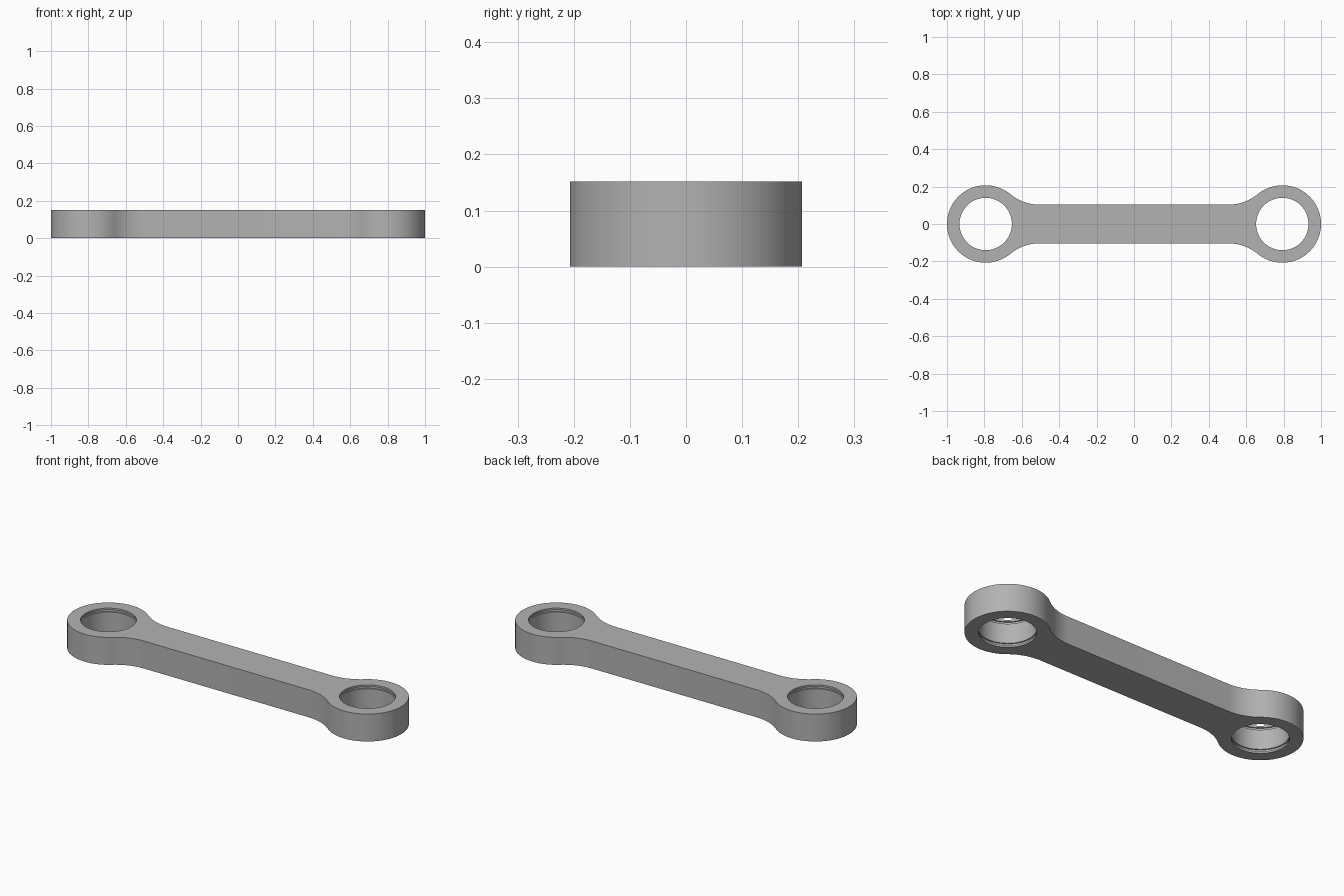
import bpy, bmesh, math

cube = bpy.data.objects.get("Cube")
if cube:
    bpy.data.objects.remove(cube)

HEIGHT = 0.152
EYE_X, EYE_R, BORE_R = 0.793, 0.207, 0.14
BAR_HALF, FILLET_R = 0.103, 0.25
GROOVE_R, LIP, GROOVE_W = 0.147, 0.01, 0.012

steel = bpy.data.materials.new("plain_grey")
steel.use_nodes = True
grey = (0.45, 0.45, 0.45, 1)
steel.diffuse_color = grey
steel.node_tree.nodes["Principled BSDF"].inputs["Base Color"].default_value = grey


def arc(cx, cy, r, a0, a1, n):
    return [(cx + r * math.cos(a0 + (a1 - a0) * i / n),
             cy + r * math.sin(a0 + (a1 - a0) * i / n)) for i in range(n + 1)]


def make_object(name, bm):
    bmesh.ops.recalc_face_normals(bm, faces=bm.faces)
    mesh = bpy.data.meshes.new(name)
    bm.to_mesh(mesh)
    bm.free()
    mesh.materials.append(steel)
    obj = bpy.data.objects.new(name, mesh)
    bpy.context.collection.objects.link(obj)
    return obj


# Link body: round eyes blended into the bar by tangent fillets
rise = BAR_HALF + FILLET_R
fillet_x = EYE_X - math.sqrt((EYE_R + FILLET_R) ** 2 - rise ** 2)
join = math.atan2(rise, fillet_x - EYE_X)
quarter = arc(EYE_X, 0, EYE_R, 0, join, 36)
quarter += arc(fillet_x, rise, FILLET_R, join - math.pi, -math.pi / 2, 14)[1:]
upper = quarter + [(-x, y) for x, y in reversed(quarter)]
outline = upper + [(x, -y) for x, y in reversed(upper[1:-1])]

bm = bmesh.new()
base = bm.faces.new([bm.verts.new((x, y, 0)) for x, y in outline])
top = bmesh.ops.extrude_face_region(bm, geom=[base])["geom"]
bmesh.ops.translate(bm, vec=(0, 0, HEIGHT),
                    verts=[v for v in top if isinstance(v, bmesh.types.BMVert)])
link = make_object("link_body", bm)


# Bores with a retaining ring groove near each end
def bore_cutter(name, x):
    low, high = LIP + GROOVE_W, HEIGHT - LIP - GROOVE_W
    profile = [(BORE_R, -0.05), (BORE_R, LIP), (GROOVE_R, LIP), (GROOVE_R, low),
               (BORE_R, low), (BORE_R, high), (GROOVE_R, high),
               (GROOVE_R, HEIGHT - LIP), (BORE_R, HEIGHT - LIP), (BORE_R, HEIGHT + 0.05)]
    bm = bmesh.new()
    rings = [[bm.verts.new((px, py, z)) for px, py in arc(x, 0, r, 0, math.tau, 72)[:-1]]
             for r, z in profile]
    for a, b in zip(rings, rings[1:]):
        for i in range(len(a)):
            j = (i + 1) % len(a)
            bm.faces.new((a[i], a[j], b[j], b[i]))
    bm.faces.new(rings[0])
    bm.faces.new(rings[-1])
    cutter = make_object(name, bm)
    cutter.hide_render = True
    return cutter


bpy.context.view_layer.objects.active = link
cutters = [bore_cutter("right_bore_cutter", -EYE_X), bore_cutter("left_bore_cutter", EYE_X)]
for cutter in cutters:
    mod = link.modifiers.new("bore", "BOOLEAN")
    mod.object = cutter
    mod.solver = "EXACT"
    bpy.ops.object.modifier_apply(modifier=mod.name)
    bpy.data.objects.remove(cutter)

bpy.ops.object.select_all(action="DESELECT")
link.select_set(True)
bpy.ops.object.shade_smooth_by_angle(angle=math.radians(30))
